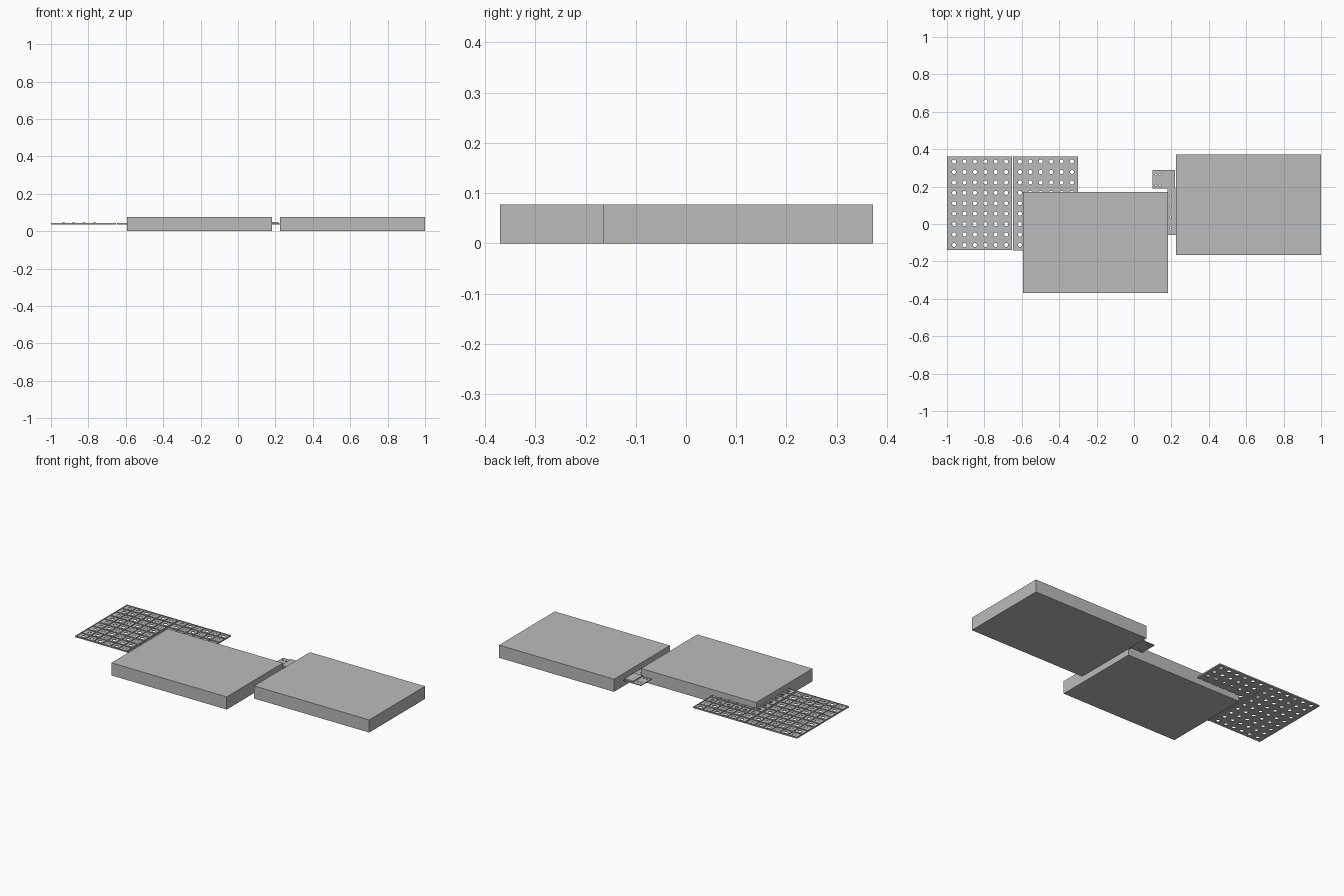
import bpy, bmesh, math

if "Cube" in bpy.data.objects:
    bpy.data.objects.remove(bpy.data.objects["Cube"])

grey = bpy.data.materials.new("plain grey")
grey.diffuse_color = (0.5, 0.5, 0.5, 1)
grey.use_nodes = True
grey.node_tree.nodes["Principled BSDF"].inputs["Base Color"].default_value = grey.diffuse_color


def finish(name, bm):
    bmesh.ops.recalc_face_normals(bm, faces=bm.faces)
    me = bpy.data.meshes.new(name)
    bm.to_mesh(me)
    bm.free()
    me.materials.append(grey)
    ob = bpy.data.objects.new(name, me)
    bpy.context.collection.objects.link(ob)
    return ob


def add_box(bm, x0, x1, y0, y1, z0, z1):
    vs = bmesh.ops.create_cube(bm, size=1)["verts"]
    for v in vs:
        v.co = (x0 + (v.co.x + .5) * (x1 - x0), y0 + (v.co.y + .5) * (y1 - y0),
                z0 + (v.co.z + .5) * (z1 - z0))


def box(name, *bounds):
    bm = bmesh.new()
    add_box(bm, *bounds)
    return finish(name, bm)


def add_cell(bm, x0, x1, y0, y1, cx, cy, r, z0, z1, sides=12):
    """Rectangular tile with a round through hole."""
    angles = {2 * math.pi * i / sides for i in range(sides)}
    angles |= {math.atan2(y - cy, x - cx) % (2 * math.pi) for x in (x0, x1) for y in (y0, y1)}
    rings = []
    for a in sorted(angles):
        c, s = math.cos(a), math.sin(a)
        tx = ((x1 if c > 0 else x0) - cx) / c if abs(c) > 1e-6 else 9
        ty = ((y1 if s > 0 else y0) - cy) / s if abs(s) > 1e-6 else 9
        t = min(tx, ty)
        rings.append([bm.verts.new((cx + c * k, cy + s * k, z)) for k, z in
                      ((r, z0), (t, z0), (t, z1), (r, z1))])
    for i, a in enumerate(rings):
        b = rings[(i + 1) % len(rings)]
        for j in (0, 2, 3):      # bottom, top and hole wall
            k = (j + 1) % 4
            bm.faces.new((a[j], a[k], b[k], b[j]))


def perforated(name, x0, x1, y0, y1, z0, z1, xs, ys, r):
    bm = bmesh.new()
    ex = [x0] + [(a + b) / 2 for a, b in zip(xs, xs[1:])] + [x1]
    ey = [y0] + [(a + b) / 2 for a, b in zip(ys, ys[1:])] + [y1]
    for i, cx in enumerate(xs):
        for j, cy in enumerate(ys):
            add_cell(bm, ex[i], ex[i + 1], ey[j], ey[j + 1], cx, cy, r, z0, z1)
    bmesh.ops.remove_doubles(bm, verts=bm.verts, dist=1e-5)
    # close the outer rim
    rim = [e for e in bm.edges if e.is_boundary]
    bmesh.ops.bridge_loops(bm, edges=rim)
    return finish(name, bm)


# Two large closed cases
box("middle_case", -.594, .183, -.37, .172, 0, .077)
box("right_case", .224, 1.0, -.165, .372, 0, .077)

# Two perforated sheets with fine ribs and small round studs on top
P = .0557
Z0, Z1, Z2 = .037, .041, .045
for name, x0, y0 in (("left_sheet", -1.0, -.14), ("right_sheet", -.648, -.143)):
    x1, y1 = x0 + .348, .36
    xs = [x0 + .038 + P * i for i in range(6)]
    ys = [-.112 + P * j for j in range(9)]
    perforated(name, x0, x1, y0, y1, Z0, Z1, xs, ys, .011)
    bm = bmesh.new()
    w = .002
    for x in [x0 + w] + [x + P / 2 for x in xs[:-1]] + [x1 - w]:
        add_box(bm, x - w, x + w, y0, y1, Z1, Z2)
    for y in [y0 + w] + [y + P / 2 for y in ys[:-1]] + [y1 - w]:
        add_box(bm, x0, x1, y - w, y + w, Z1, Z2)
    finish(name + "_ribs", bm)
    bm = bmesh.new()
    for j in (0, 2, 6, 7):
        for i in (0, 1, 2, 3):
            ret = bmesh.ops.create_cone(bm, cap_ends=True, segments=12, radius1=.008,
                                        radius2=.008, depth=Z2 - Z1 + .001)
            bmesh.ops.translate(bm, verts=ret["verts"],
                                vec=(xs[i] + P / 2, ys[j] + P / 2, (Z1 + Z2) / 2 + .0005))
    finish(name + "_studs", bm)

# Hinge between the cases: a drilled strip, a drilled tab and a raised block
perforated("hinge_strip", .178, .224, -.06, .19, .037, .042,
           [.197], [-.02, .037, .094, .15], .005)
perforated("hinge_tab", .10, .155, .19, .29, .037, .042, [.117, .139], [.207, .264], .005)
box("hinge_base", .155, .218, .19, .29, .037, .042)
box("hinge_block", .157, .216, .192, .285, .042, .05)
